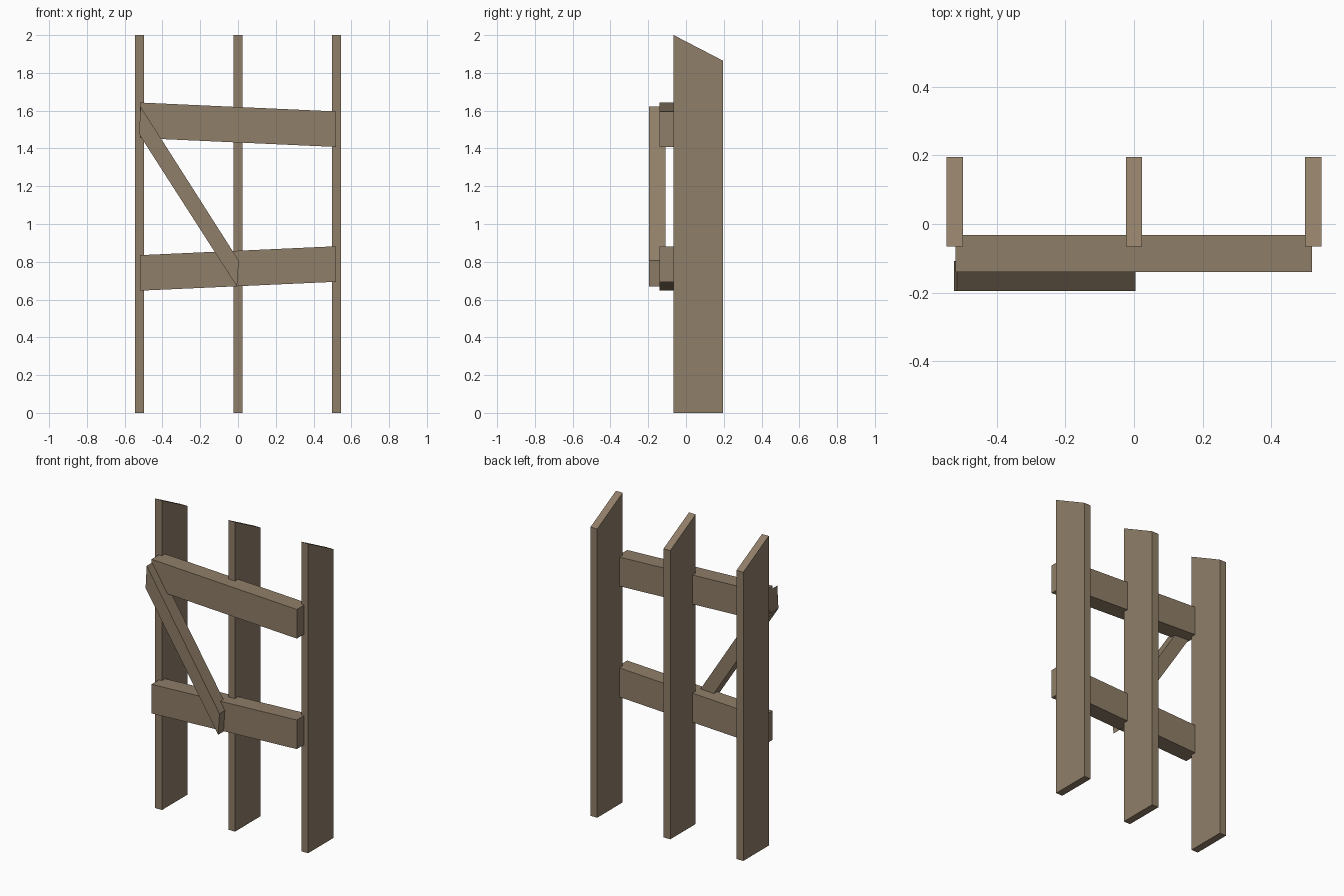
import bpy
import bmesh

cube = bpy.data.objects.get("Cube")
if cube:
    bpy.data.objects.remove(cube, do_unlink=True)

wood = bpy.data.materials.new("weathered_wood")
wood.use_nodes = True
colour = (0.28, 0.21, 0.14, 1)
wood.diffuse_color = colour
wood.node_tree.nodes["Principled BSDF"].inputs["Base Color"].default_value = colour


def board(name, outline, axis, start, end):
    """Extrude a 2D outline along x (outline in y, z) or y (outline in x, z)."""
    bm = bmesh.new()
    if axis == "x":
        verts = [bm.verts.new((start, a, b)) for a, b in outline]
        offset = (end - start, 0, 0)
    else:
        verts = [bm.verts.new((a, start, b)) for a, b in outline]
        offset = (0, end - start, 0)
    face = bm.faces.new(verts)
    extruded = bmesh.ops.extrude_face_region(bm, geom=[face], use_keep_orig=True)["geom"]
    moved = [g for g in extruded if isinstance(g, bmesh.types.BMVert)]
    bmesh.ops.translate(bm, verts=moved, vec=offset)
    bmesh.ops.recalc_face_normals(bm, faces=bm.faces)
    mesh = bpy.data.meshes.new(name)
    bm.to_mesh(mesh)
    bm.free()
    mesh.materials.append(wood)
    obj = bpy.data.objects.new(name, mesh)
    bpy.context.collection.objects.link(obj)
    return obj


# Upright planks with slanted tops
plank = [(-0.065, 0), (0.195, 0), (0.195, 1.865), (-0.065, 2)]
for name, x in (("right_plank", -0.522), ("middle_plank", 0), ("left_plank", 0.522)):
    board(name, plank, "x", x - 0.024, x + 0.024)

# Crooked rails across the front: height of the right and left lower corners
for name, low_right, low_left in (("upper_rail", 1.455, 1.408), ("lower_rail", 0.647, 0.694)):
    rail = [(-0.52, low_right), (0.518, low_left),
            (0.518, low_left + 0.188), (-0.52, low_right + 0.188)]
    board(name, rail, "y", -0.14, -0.032)

# Diagonal brace
brace = [(-0.516, 1.622), (-0.524, 1.476), (-0.005, 0.668), (0.004, 0.806)]
board("diagonal_brace", brace, "y", -0.195, -0.108)
